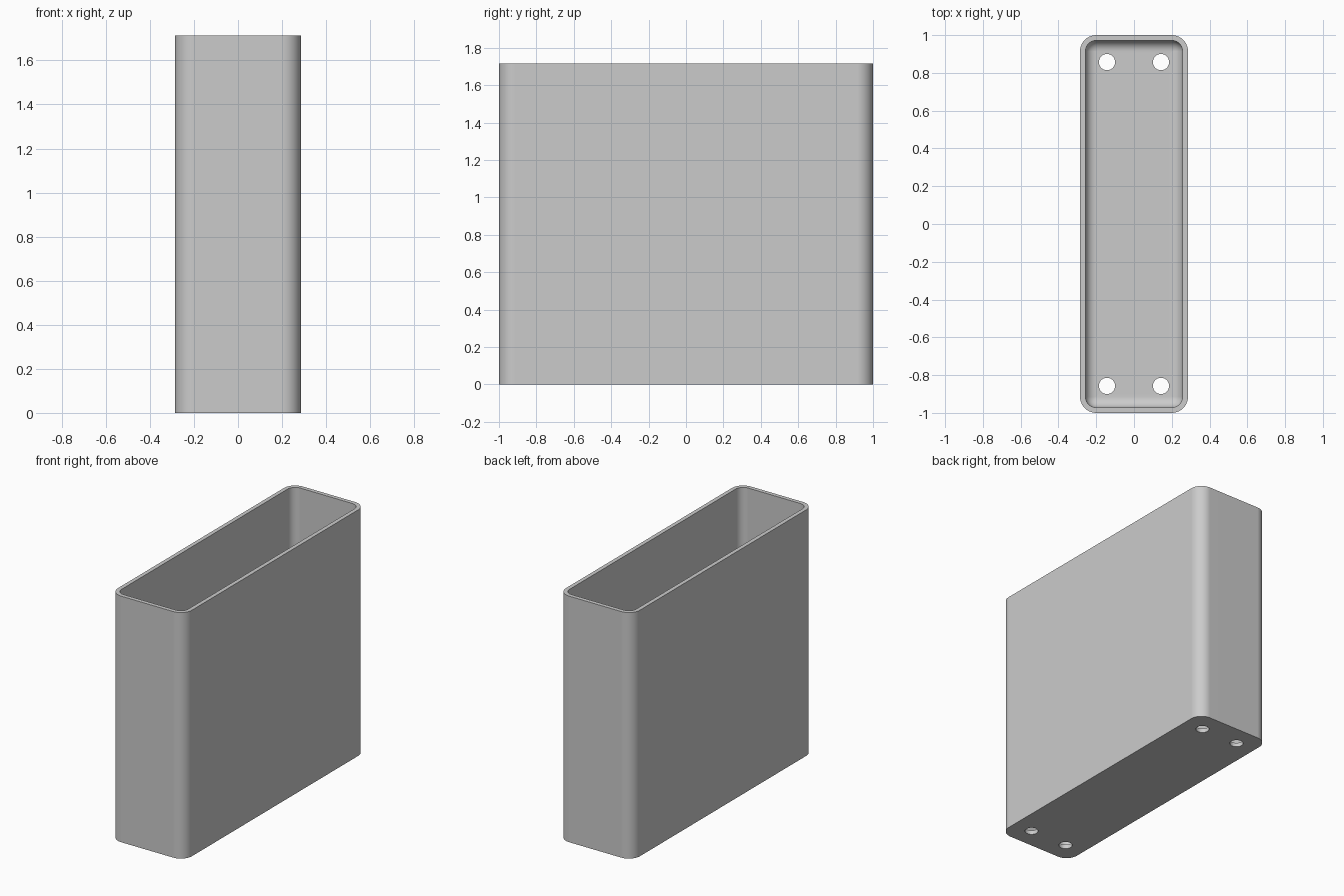
import bpy
import bmesh
from math import cos, sin, pi, radians
from mathutils import Vector

HALF_X, HALF_Y, HEIGHT = 0.2857, 1.0, 1.7143
WALL, CORNER, FILLET = 0.0286, 0.0857, 0.0565
FLOOR = 0.0286
HOLE_X, HOLE_Y, HOLE_R = 0.143, 0.857, 0.043
CORNER_STEPS, FILLET_STEPS, HOLE_STEPS = 10, 8, 32

cube = bpy.data.objects.get("Cube")
if cube:
    bpy.data.objects.remove(cube, do_unlink=True)

grey = bpy.data.materials.new("plain grey")
grey.use_nodes = True
colour = (0.6, 0.6, 0.6, 1)
grey.diffuse_color = colour
grey.node_tree.nodes["Principled BSDF"].inputs["Base Color"].default_value = colour

bm = bmesh.new()


def rounded_ring(inset, z):
    """Rounded rectangle of vertices, inset from the outer wall."""
    r = CORNER - inset
    ring = []
    for quarter, (sx, sy) in enumerate([(1, 1), (-1, 1), (-1, -1), (1, -1)]):
        cx, cy = sx * (HALF_X - CORNER), sy * (HALF_Y - CORNER)
        for i in range(CORNER_STEPS + 1):
            a = (quarter + i / CORNER_STEPS) * pi / 2
            ring.append(bm.verts.new((cx + r * cos(a), cy + r * sin(a), z)))
    return ring


def circle_ring(x, y, r, z):
    angles = [2 * pi * i / HOLE_STEPS for i in range(HOLE_STEPS)]
    return [bm.verts.new((x + r * cos(a), y + r * sin(a), z)) for a in angles]


def bridge(a, b):
    n = len(a)
    for i in range(n):
        j = (i + 1) % n
        bm.faces.new((a[i], a[j], b[j], b[i]))


def fill(rings, normal):
    """Flat face bounded by the first ring, with the others as holes."""
    edges = []
    for ring in rings:
        for i, v in enumerate(ring):
            w = ring[(i + 1) % len(ring)]
            edges.append(bm.edges.get((v, w)) or bm.edges.new((v, w)))
    bmesh.ops.triangle_fill(bm, use_beauty=True, edges=edges, normal=Vector(normal))


# Outer wall, rim, inner wall and the rounded inside bottom edge
rings = [rounded_ring(0, 0), rounded_ring(0, HEIGHT), rounded_ring(WALL, HEIGHT)]
for i in range(FILLET_STEPS + 1):
    a = i / FILLET_STEPS * pi / 2
    rings.append(rounded_ring(WALL + FILLET * (1 - cos(a)),
                              FLOOR + FILLET * (1 - sin(a))))
for lower, upper in zip(rings, rings[1:]):
    bridge(lower, upper)

# Four mounting holes through the floor
low_holes, high_holes = [], []
for sx in (-1, 1):
    for sy in (-1, 1):
        low = circle_ring(sx * HOLE_X, sy * HOLE_Y, HOLE_R, 0)
        high = circle_ring(sx * HOLE_X, sy * HOLE_Y, HOLE_R, FLOOR)
        bridge(low, high)
        low_holes.append(low)
        high_holes.append(high)

# Underside and inside floor
fill([rings[0]] + low_holes, (0, 0, -1))
fill([rings[-1]] + high_holes, (0, 0, 1))
bmesh.ops.recalc_face_normals(bm, faces=bm.faces)

mesh = bpy.data.meshes.new("open_box")
bm.to_mesh(mesh)
bm.free()
mesh.materials.append(grey)
box = bpy.data.objects.new("open_box", mesh)
bpy.context.collection.objects.link(box)

# Smooth corners, crisp rim and flat panels
bpy.ops.object.select_all(action="DESELECT")
box.select_set(True)
bpy.context.view_layer.objects.active = box
bpy.ops.object.shade_smooth_by_angle(angle=radians(30))
weighted = box.modifiers.new("flat_panels", "WEIGHTED_NORMAL")
weighted.keep_sharp = True
